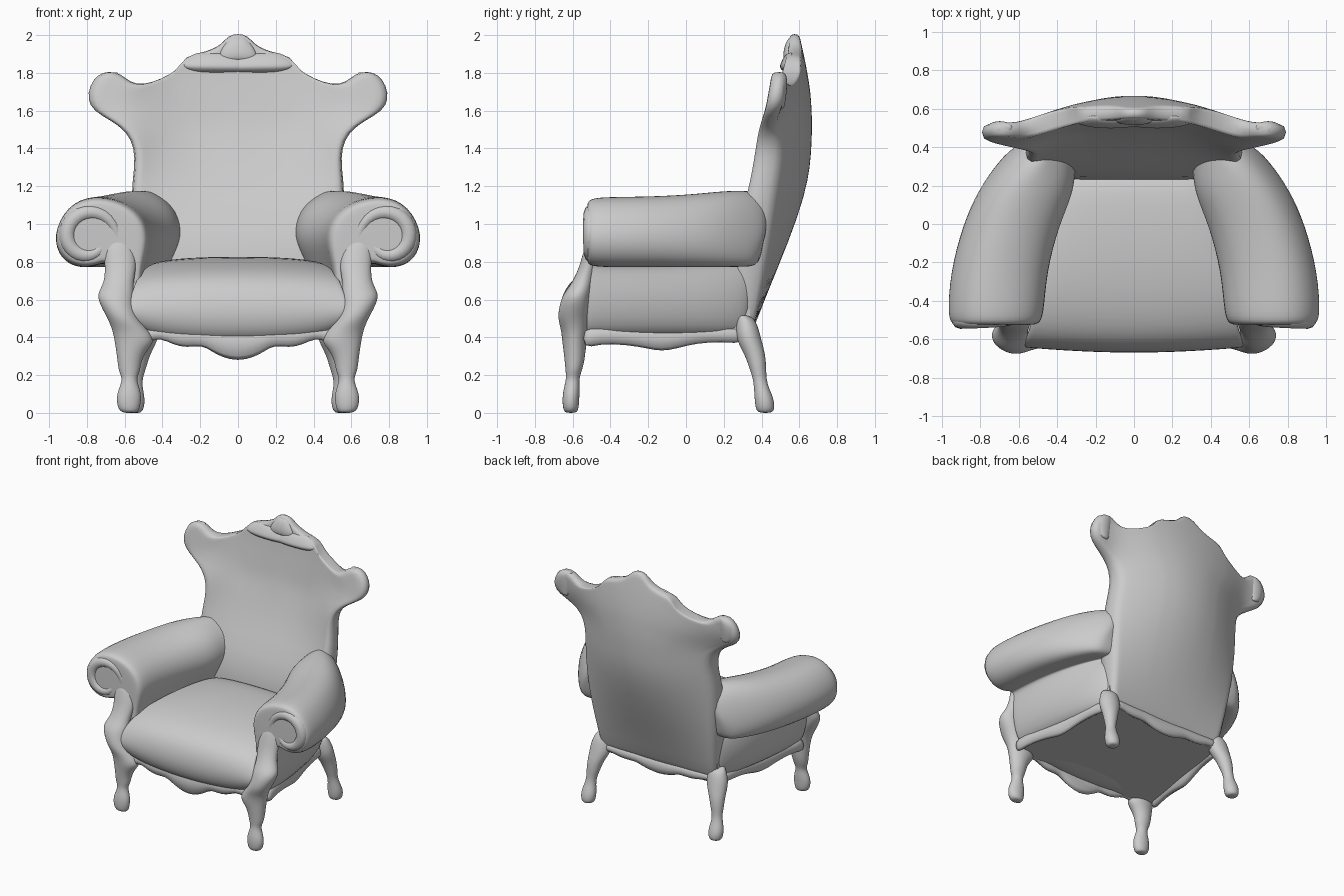
import bpy, bmesh
from math import cos, sin, pi


def interp(table, t):
    """Piecewise linear lookup in a list of (t, value)."""
    if t <= table[0][0]:
        return table[0][1]
    for (a, va), (b, vb) in zip(table, table[1:]):
        if t <= b:
            return va + (vb - va) * (t - a) / (b - a)
    return table[-1][1]


def loft(name, rings, mirror=False, sub=2):
    """Skin even-sized closed rings, cap the ends with quad strips, smooth."""
    bm = bmesh.new()
    vs = [[bm.verts.new(p) for p in r] for r in rings]
    n = len(rings[0])
    for a, b in zip(vs, vs[1:]):
        for i in range(n):
            j = (i + 1) % n
            bm.faces.new((a[i], a[j], b[j], b[i]))
    for r in (vs[0], vs[-1]):
        for i in range(n // 2 - 1):
            bm.faces.new((r[i], r[i + 1], r[n - 2 - i], r[n - 1 - i]))
    bmesh.ops.recalc_face_normals(bm, faces=bm.faces)
    for f in bm.faces:
        f.smooth = sub > 0
    me = bpy.data.meshes.new(name)
    bm.to_mesh(me)
    bm.free()
    ob = bpy.data.objects.new(name, me)
    bpy.context.collection.objects.link(ob)
    if mirror:
        m = ob.modifiers.new("Mirror", 'MIRROR')
        m.use_mirror_merge = False
    if sub:
        ob.modifiers.new("Subsurf", 'SUBSURF').levels = sub
        ob.modifiers["Subsurf"].render_levels = sub
    return ob


def post(name, stations, n=10):
    """Turned shape from (x, y, z, rx, ry) stations, mirrored."""
    rings = [[(x + rx * cos(2 * pi * i / n), y + ry * sin(2 * pi * i / n), z)
              for i in range(n)] for x, y, z, rx, ry in stations]
    return loft(name, rings, mirror=True)


def apron(name, pts, inward, mirror=False, top=0.46):
    """Scalloped rail; pts are (x, y, bottom z)."""
    ix, iy = inward
    rings = [[(x, y, top), (x, y, zb), (x + ix, y + iy, zb + .01), (x + ix, y + iy, top)]
             for x, y, zb in pts]
    return loft(name, rings, mirror=mirror, sub=1)


# Backrest: curved shell with flared ears and a crested top
edge = [(.48, .39), (.50, .45), (.53, .65), (.56, .9), (.57, 1.15), (.55, 1.3), (.55, 1.4),
        (.59, 1.49), (.68, 1.55), (.77, 1.60), (.80, 1.66), (.79, 1.73), (.75, 1.79), (.69, 1.81)]
crest = [(0, 2.01), (.05, 2.0), (.09, 1.95), (.14, 1.925), (.2, 1.905), (.28, 1.89), (.31, 1.82),
         (.4, 1.77), (.5, 1.735), (.57, 1.75), (.62, 1.80), (.69, 1.81)]
half = [x / .69 for x, z in crest]
us = [-u for u in reversed(half[1:])] + half
back_mid = [(.39, .33), (.45, .36), (.7, .455), (.92, .55), (1.1, .62), (1.3, .657), (1.5, .67),
            (1.7, .66), (1.85, .635), (2, .60)]
back_edge = [(.39, .33), (.45, .36), (.8, .41), (1.2, .435), (1.5, .46), (1.65, .52), (1.8, .53)]
front_mid = [(.39, .25), (.8, .21), (.9, .225), (1.0, .28), (1.2, .375), (1.5, .48), (1.8, .53), (2, .55)]
front_edge = [(.39, .27), (.85, .24), (1.0, .28), (1.2, .33), (1.45, .36), (1.6, .42), (1.8, .455)]
rings = []
for ex, ez in edge:
    w = max(0, (ez - 1.2) / .61) ** 2
    front, rear = [], []
    for u in us:
        z = ez + (interp(crest, abs(u) * .69) - 1.81) * w
        k = min(1, abs(u * ex) / .6) ** 2
        kf = min(1, abs(u * ex) / .55) ** 3
        yf = interp(front_mid, z) * (1 - kf) + interp(front_edge, z) * kf
        yb = interp(back_mid, z) * (1 - k) + interp(back_edge, z) * k
        front.append((u * ex, yf, z))
        rear.append((u * ex, max(yb, yf + .04), z))
    rings.append(front + rear[::-1])
loft("backrest", rings, sub=1)

# Rounded knobs on the backrest ears
post("ear_scroll", [(.69, .50, 1.61, .02, .02), (.70, .49, 1.63, .055, .035), (.705, .49, 1.69, .075, .045),
                    (.70, .49, 1.76, .075, .05), (.67, .50, 1.805, .04, .03)])

# Carved moulding and shell along the crest
post("crest_moulding", [(.10, .54, 1.80, .12, .015), (.12, .525, 1.825, .18, .035),
                        (.13, .535, 1.855, .185, .035), (.11, .56, 1.91, .12, .03)])
post("crest_shell", [(.02, .54, 1.86, .07, .02), (.02, .54, 1.90, .09, .03), (.01, .555, 1.96, .06, .03),
                     (.01, .57, 1.995, .03, .02)])

# Rolled arms: one section swept backwards and inwards
section = [(.50, .40), (.52, .60), (.50, .78), (.455, .92), (.50, 1.05), (.62, 1.13), (.78, 1.155), (.91, 1.10),
           (.99, .94), (.945, .81), (.85, .765), (.76, .775), (.705, .80), (.69, .75), (.70, .60), (.64, .40)]
stations = [(-.525, 0, .76, 0), (-.52, 0, .90, 0), (-.48, 0, 1, 0), (-.25, -.015, 1, 0), (0, -.085, 1, .01),
            (.18, -.17, 1, .03), (.33, -.28, .98, .04), (.44, -.38, .95, .02)]
rings = []
for y, dx, s, dz in stations:
    ring = []
    for x, z in section:
        k = interp([(.4, .5), (.75, .6), (.85, 1)], z)
        if x < .65 and dx < -.2 and z > .7:
            k *= .62
        cx = interp([(.4, .59), (.7, .61), (.9, .74)], z)
        cz = .93 if z > .7 else z
        ring.append((cx + (x - cx) * s + dx * k, min(y, interp([(.4, .32), (.7, .38), (.9, .44)], z)),
                     cz + (z - cz) * s + (dz if z > 1 else 0)))
    rings.append(ring)
loft("arm", rings, mirror=True)

# Scroll bead on each arm front
for side in (-1, 1):
    cu = bpy.data.curves.new("arm_scroll", 'CURVE')
    cu.dimensions = '3D'
    cu.bevel_depth = .045
    cu.bevel_resolution = 3
    cu.use_fill_caps = True
    sp = cu.splines.new('POLY')
    N = 28
    sp.points.add(N - 1)
    for i, p in enumerate(sp.points):
        t = i / (N - 1)
        a = pi * 1.15 - t * pi * 2.1
        r = .155 - .075 * t
        p.co = (side * (.79 + r * cos(a)), -.50, .93 + r * sin(a), 1)
        p.radius = .25 + .75 * sin(pi * t) ** .6
    sp.use_smooth = True
    bpy.context.collection.objects.link(bpy.data.objects.new("arm_scroll", cu))

# Seat cushion with a flat bulging front
seat = [(.34, .80, .32), (.1, .83, .40), (-.2, .825, .46), (-.45, .785, .53), (-.61, .715, .565), (-.67, .60, .60),
        (-.675, .47, .57), (-.61, .36, .47), (-.45, .39, .46), (-.2, .42, .46), (.1, .42, .42), (.30, .42, .34)]
rings = []
for s in (-1, -.95, -.75, -.35, 0, .35, .75, .95, 1):
    rings.append([(s * w, y + (.03 * s * s if y < -.4 else 0), z - (.03 * s ** 4 if z > .55 else -.04 * s ** 4))
                  for y, z, w in seat])
loft("seat", rings)

# Underside frame between the rails
loft("base_frame", [[(-.62, -.60, z), (.62, -.60, z), (.51, .34, z), (-.51, .34, z)] for z in (.39, .55)], sub=0)

# Scalloped aprons
fr = [(0, .262), (.08, .28), (.14, .315), (.19, .35), (.27, .335), (.34, .35), (.41, .39), (.47, .37), (.54, .33)]
full = [(-x, z) for x, z in reversed(fr[1:])] + fr
apron("front_apron", [(x, -.635 + .1 * x * x, z) for x, z in full], (0, .06))
apron("side_apron", [(.655 - .13 * (y + .52) / .84, y, z) for y, z in
                     [(-.55, .32), (-.46, .36), (-.3, .35), (-.2, .33), (-.13, .315), (-.05, .33), (.05, .36),
                      (.2, .37), (.32, .35)]], (-.06, 0), mirror=True)
apron("rear_apron", [(x, .365, .40 - (.40 - z) * .55) for x, z in full[1:-1]], (0, -.06))

# Front legs with carved knee and arm post
post("front_leg", [(.57, -.61, 0, .03, .025), (.578, -.61, .012, .06, .044), (.578, -.61, .08, .072, .048),
                   (.575, -.605, .13, .058, .045), (.575, -.60, .18, .038, .036), (.575, -.595, .22, .06, .045),
                   (.575, -.59, .27, .066, .055), (.565, -.59, .33, .085, .062), (.545, -.59, .38, .115, .07),
                   (.57, -.59, .44, .10, .075), (.61, -.60, .50, .085, .085), (.64, -.59, .57, .095, .085),
                   (.65, -.58, .63, .105, .075), (.63, -.545, .69, .08, .06), (.62, -.515, .78, .09, .05),
                   (.63, -.50, .86, .085, .045), (.64, -.48, .95, .06, .03)])

# Rear legs raked backwards
post("rear_leg", [(.55, .42, 0, .03, .03), (.55, .42, .012, .053, .053), (.55, .415, .07, .062, .055),
                  (.548, .40, .13, .046, .042), (.543, .39, .18, .038, .037), (.535, .38, .24, .053, .048),
                  (.525, .365, .31, .062, .058), (.505, .335, .38, .085, .07), (.50, .325, .44, .085, .065),
                  (.49, .31, .52, .06, .05)])
